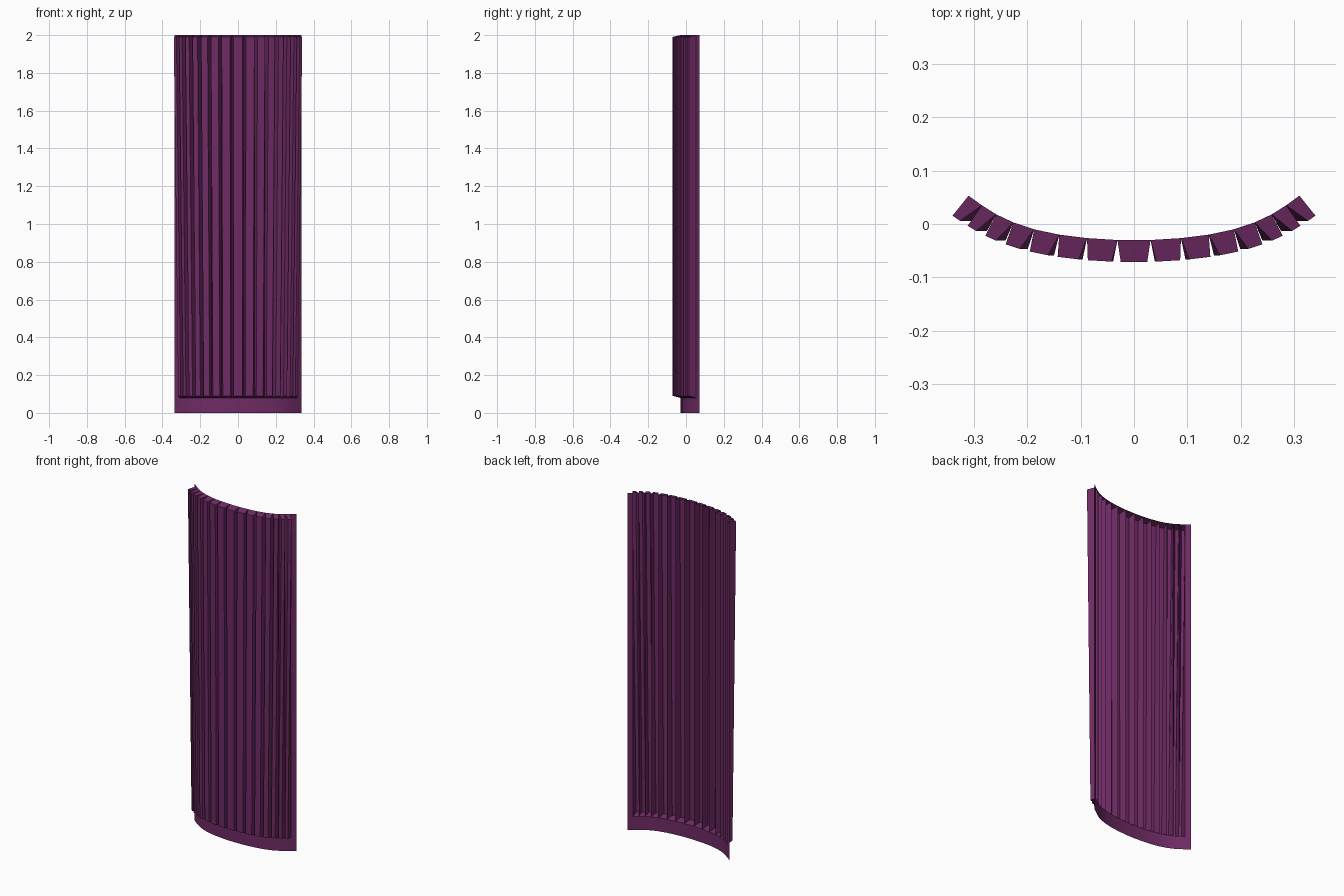
import bpy, bmesh
from mathutils import Vector

if "Cube" in bpy.data.objects:
    bpy.data.objects.remove(bpy.data.objects["Cube"])

# Half of the curved plan profile (x, y), mirrored about x = 0
HALF = [(.031, -.03), (.088, -.0265), (.14, -.02), (.187, -.010), (.226, .003),
        (.258, .018), (.285, .035), (.31, .053), (.335, .072)]
PLAN = [(-x, y) for x, y in reversed(HALF)] + HALF
BAND, TOP = 0.08, 2.0        # plain foot band height, overall height
DEPTH, INSET, FAN = 0.041, 0.007, 0.036

bm = bmesh.new()
rows = [[bm.verts.new((x, y, z)) for x, y in PLAN] for z in (0, BAND, TOP)]
n = len(PLAN) - 1

# Plain foot band
for i in range(n):
    bm.faces.new((rows[0][i], rows[0][i+1], rows[1][i+1], rows[1][i]))

for i in range(n):
    base = [rows[1][i], rows[1][i+1], rows[2][i+1], rows[2][i]]
    # Plain edge strips at both ends
    if i in (0, n - 1):
        bm.faces.new(base)
        continue
    # Raised hollow rib with bevelled sides, fanning outward toward the top
    along = (base[1].co - base[0].co).normalized()
    out = Vector((along.y, -along.x, 0)) * DEPTH
    face = []
    for k, v in enumerate(base):
        co = v.co + out + along * (INSET if k in (0, 3) else -INSET)
        co.x *= 1 + (FAN if k > 1 else -FAN)
        co.z += -0.01 if k > 1 else 0.01
        face.append(bm.verts.new(co))
    bm.faces.new(face)
    for k in range(4):
        j = (k + 1) % 4
        bm.faces.new((base[k], base[j], face[j], face[k]))

mesh = bpy.data.meshes.new("ribbed_panel")
bm.to_mesh(mesh)
bm.free()
panel = bpy.data.objects.new("ribbed_panel", mesh)
bpy.context.collection.objects.link(panel)

# Purple finish
mat = bpy.data.materials.new("purple")
mat.diffuse_color = (0.16, 0.024, 0.13, 1)
mat.use_nodes = True
mat.node_tree.nodes["Principled BSDF"].inputs["Base Color"].default_value = mat.diffuse_color
mesh.materials.append(mat)

# Smooth the band, keep rib edges crisp
bpy.context.view_layer.objects.active = panel
panel.select_set(True)
bpy.ops.object.shade_smooth_by_angle(angle=0.5)
